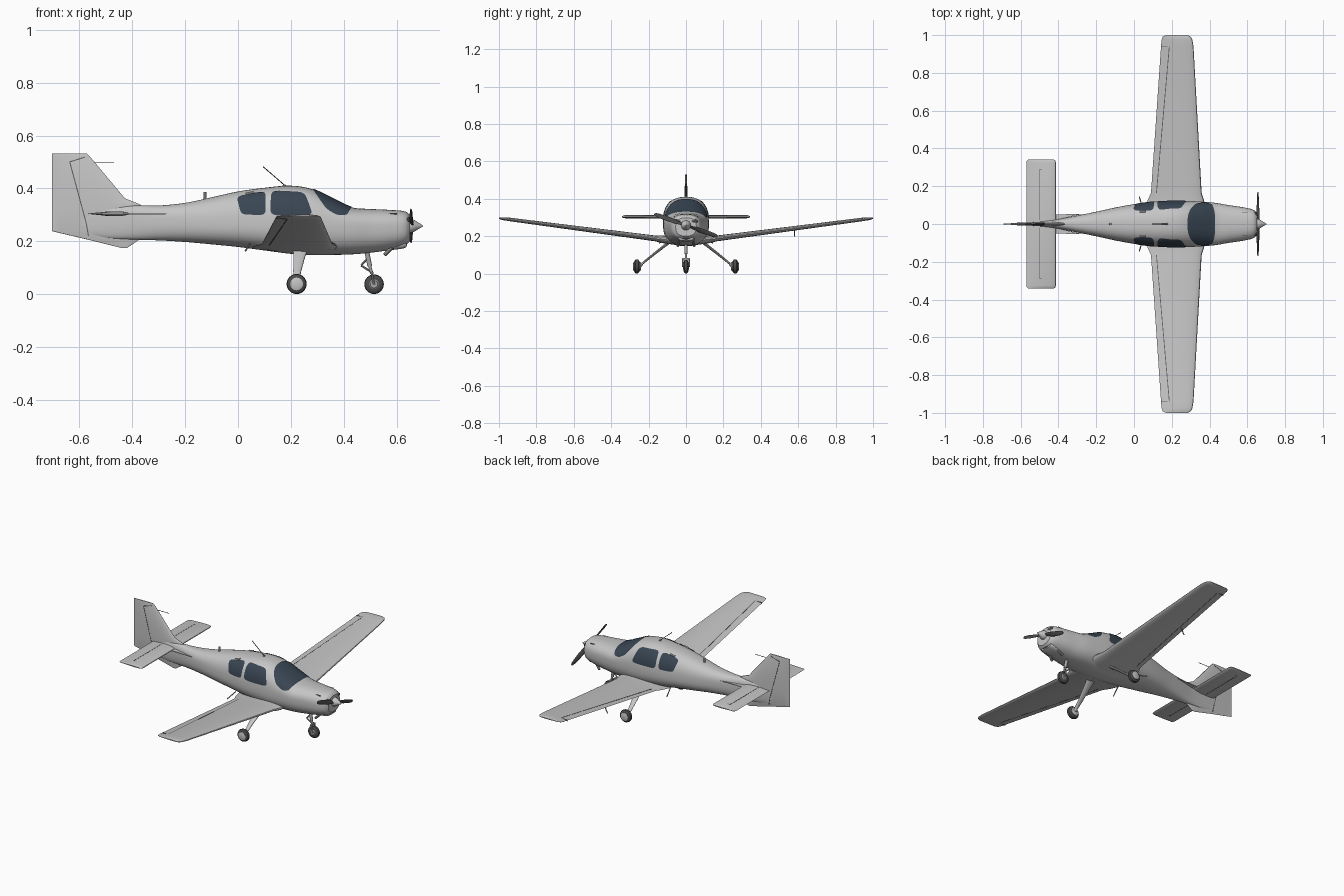
import bpy, bmesh, math
from mathutils import Vector

if "Cube" in bpy.data.objects:
    bpy.data.objects.remove(bpy.data.objects["Cube"])


def material(name, rgb):
    m = bpy.data.materials.new(name)
    m.diffuse_color = (*rgb, 1)
    m.use_nodes = True
    m.node_tree.nodes["Principled BSDF"].inputs["Base Color"].default_value = m.diffuse_color
    return m


GREY = material("light grey paint", (0.56, 0.56, 0.56))
GLASS = material("dark blue glass", (0.04, 0.06, 0.085))
DARK = material("dark rubber", (0.07, 0.07, 0.07))
LINE = material("panel line", (0.12, 0.12, 0.12))
METAL = material("strut metal", (0.38, 0.38, 0.38))


def loft(name, rings, mat, caps=True, closed=True, angle=35):
    """Skin a list of equal-length point rings."""
    bm = bmesh.new()
    vs = [[bm.verts.new(p) for p in r] for r in rings]
    n = len(vs[0])
    for a, b in zip(vs, vs[1:]):
        for i in range(n if closed else n - 1):
            j = (i + 1) % n
            bm.faces.new((a[i], a[j], b[j], b[i]))
    if caps:
        bm.faces.new(vs[0])
        bm.faces.new(vs[-1])
        bmesh.ops.recalc_face_normals(bm, faces=bm.faces)
    me = bpy.data.meshes.new(name)
    bm.to_mesh(me)
    bm.free()
    me.materials.append(mat)
    me.shade_smooth()
    me.set_sharp_from_angle(angle=math.radians(angle))
    ob = bpy.data.objects.new(name, me)
    bpy.context.collection.objects.link(ob)
    return ob


def spow(v, e):
    return math.copysign(abs(v) ** e, v)


def turned(name, base, axis, profile, mat, n=24):
    """Round part: profile of (distance along axis, radius)."""
    base, axis = Vector(base), Vector(axis).normalized()
    q = axis.to_track_quat('Z', 'Y')
    return loft(name, [[base + q @ Vector((r * math.cos(k * math.tau / n), r * math.sin(k * math.tau / n), d))
                        for k in range(n)] for d, r in profile], mat)


def rod(name, a, b, r1, mat, r2=None, n=10):
    d = Vector(b) - Vector(a)
    return turned(name, a, d, [(0, r1), (d.length, r1 if r2 is None else r2)], mat, n)


def ellipsoid(name, c, size, mat):
    rings = []
    for i in range(13):
        t = math.pi * (0.02 + 0.96 * i / 12)
        rings.append([(c[0] - size[0] * math.cos(t), c[1] + size[1] * math.sin(t) * math.cos(k * math.tau / 24),
                       c[2] + size[2] * math.sin(t) * math.sin(k * math.tau / 24)) for k in range(24)])
    return loft(name, rings, mat)


# Fuselage stations: x, bottom, top, height of widest point, half width
ST = [(-.62, .235, .300, .270, .004), (-.5, .212, .325, .285, .014), (-.4, .206, .335, .285, .026),
      (-.3, .203, .335, .280, .045), (-.2, .197, .345, .275, .065), (-.1, .188, .366, .270, .087),
      (0, .178, .388, .268, .105), (.1, .165, .402, .265, .118), (.2, .152, .410, .262, .122),
      (.28, .147, .397, .260, .122), (.36, .148, .360, .258, .118), (.43, .150, .328, .255, .112),
      (.5, .156, .322, .252, .100), (.58, .168, .318, .250, .088), (.635, .185, .312, .250, .074),
      (.652, .200, .298, .250, .055)]
POW = 2.5


def station(x):
    """Smoothly interpolated fuselage section at x."""
    i = max(k for k in range(len(ST) - 1) if ST[k][0] <= x or k == 0)
    p, q = ST[i], ST[i + 1]
    o, r = ST[max(i - 1, 0)], ST[min(i + 2, len(ST) - 1)]
    h = q[0] - p[0]
    t = (x - p[0]) / h
    out = []
    for c in range(1, 5):
        m0 = (q[c] - o[c]) / (q[0] - o[0]) * h
        m1 = (r[c] - p[c]) / (r[0] - p[0]) * h
        out.append((2*t**3 - 3*t*t + 1) * p[c] + (t**3 - 2*t*t + t) * m0
                   + (3*t*t - 2*t**3) * q[c] + (t**3 - t*t) * m1)
    return out


def skin(x, a, off=0.0):
    """Point on the fuselage skin, angle a measured from the top."""
    zb, zt, zm, w = station(x)
    s, c = spow(math.sin(a), 2 / POW), spow(math.cos(a), 2 / POW)
    y, z = w * s, (zt - zm if c > 0 else zm - zb) * c
    k = 1 + off / max(math.hypot(y, z), 1e-4)
    return (x, y * k, zm + z * k)


xs = [-.62 + 1.255 * i / 100 for i in range(100)] + [.635, .642, .648, .652]
loft("fuselage", [[skin(x, k * math.tau / 64) for k in range(64)] for x in xs], GREY)

# Windscreen wrapped around the skin, with rounded lower corners
screen = []
for i in range(41):
    f = -1 + i / 20
    pinch = max(0, abs(f) - .85) ** 2 * 1.0
    x0, x1 = .283 + .065 * f * f + pinch, .430 - .022 * f * f - pinch
    screen.append([skin(x0 + (x1 - x0) * j / 16, 1.2 * f, .003) for j in range(17)])
loft("windscreen", screen, GLASS, caps=False, closed=False)

# Side windows: rounded quads in x and z, projected on the skin
WINDOWS = {"front_window": [(.122, .296), (.285, .296), (.252, .384), (.125, .390)],
           "rear_window": [(.012, .300), (.105, .298), (.105, .388), (-.006, .368)]}
for name, (a, b, c, d) in WINDOWS.items():
    for side in (-1, 1):
        rings = []
        for r in range(9):
            ring = []
            for k in range(40):
                t = k * math.tau / 40
                rr = max(r, .02) / 8
                u = .5 + .5 * rr * spow(math.cos(t), .36)
                v = .5 + .5 * rr * spow(math.sin(t), .36)
                x, z = [(1-v) * ((1-u) * a[i] + u * b[i]) + v * ((1-u) * d[i] + u * c[i]) for i in (0, 1)]
                zb, zt, zm, w = station(x)
                e = min(.97, max(0, (z - zm) / (zt - zm)))
                ring.append(skin(x, side * math.acos(e ** (POW / 2)), .003))
            rings.append(ring if side < 0 else ring[::-1])
        loft(f"{name}_{'left' if side > 0 else 'right'}", rings, GLASS, caps=False)


def foil(te, le, thick, n=14):
    """Symmetric aerofoil as (x, half height) pairs around the section."""
    pts = []
    for k in range(2 * n):
        t = math.pi * k / n
        s = .5 + .5 * math.cos(t)
        h = 5 * thick * (.2969 * s**.5 - .126 * s - .3516 * s*s + .2843 * s**3 - .1015 * s**4)
        pts.append((le + (te - le) * s, math.copysign(max(h, .0007), math.sin(t + 1e-6))))
    return pts


def flat_box(name, ends, mat):
    """Thin strip; each end is (x, y, z, half width, half height)."""
    loft(name, [[(x + i * w, y, z + j * h) for i, j in ((-1, -1), (1, -1), (1, 1), (-1, 1))]
                for x, y, z, w, h in ends], mat)


# Wing sections: y, trailing x, leading x, z, thickness
WING = [(.05, .05, .378, .177, .05), (.12, .07, .372, .183, .042), (.165, .09, .358, .188, .031),
        (.94, .143, .315, .289, .019), (.975, .146, .309, .293, .016), (.992, .152, .300, .295, .012),
        (1.0, .17, .285, .296, .005)]
TAIL = [(0, -.57, -.413, .304, .018), (.325, -.57, -.413, .304, .017), (.336, -.567, -.417, .304, .012),
        (.341, -.56, -.425, .304, .006)]
for s, side in ((1, "left"), (-1, "right")):
    for name, table in (("wing", WING), ("tailplane", TAIL)):
        loft(f"{name}_{side}", [[(x, s * y, z + h) for x, h in foil(te, le, th)]
                                for y, te, le, z, th in table], GREY)
    # Control surface gaps
    flat_box(f"flap_gap_{side}", [(.119, s * .165, .188, .002, .0050), (.187, s * .94, .289, .002, .0057)], LINE)
    flat_box(f"aileron_end_{side}", [(.166, s * .939, .289, .022, .0042), (.166, s * .943, .289, .022, .0042)], LINE)
    flat_box(f"elevator_gap_{side}", [(-.502, s * .02, .304, .002, .0078), (-.502, s * .285, .304, .002, .0078)], LINE)
    flat_box(f"elevator_horn_{side}", [(-.472, s * .288, .304, .032, .0078), (-.472, s * .291, .304, .032, .0078)], LINE)
    # Tail strake
    loft(f"strake_{side}", [[(-.42, s * .02, z), (-.42, s * .05, z), (-.27, s * .054, z)] for z in (.301, .305)], GREY)
    # Main undercarriage
    leg = [((.238, .075, .178), .030, .014), ((.232, .125, .140), .022, .012), ((.224, .195, .085), .015, .010),
           ((.222, .238, .050), .011, .009), ((.222, .243, .036), .010, .006)]
    loft(f"main_leg_{side}", [[(c[0] + rx * math.cos(k * math.tau / 16), s * c[1] + ry * math.sin(k * math.tau / 16), c[2])
                               for k in range(16)] for c, rx, ry in leg], GREY)
    tyre = [(0, .022), (.002, .030), (.007, .036), (.015, .038), (.023, .036), (.028, .030), (.030, .022)]
    turned(f"main_tyre_{side}", (.222, s * .248, .038), (0, s, 0), tyre, DARK, 32)
    turned(f"main_hub_{side}", (.222, s * .240, .038), (0, s, 0), [(0, .016), (.004, .024), (.040, .024), (.043, .015)], GREY)
    # Cooling intakes, cowl vents, exhaust and step
    ellipsoid(f"cooling_intake_{side}", (.642, s * .042, .280), (.012, .023, .012), DARK)
    flat_box(f"cowl_vent_{side}", [(.58, s * .060, .303, .022, .004), (.58, s * .064, .301, .022, .004)], LINE)
    rod(f"exhaust_{side}", (.585, s * .035, .178), (.555, s * .045, .148), .007, METAL)
    rod(f"step_{side}", (.045, s * .085, .190), (.028, s * .145, .163), .003, METAL)
    rod(f"cabin_vent_{side}", (.03, s * .065, .378), (.06, s * .065, .384), .006, GREY)

# Fin, rudder and ventral fin: z, trailing x, leading x, thickness
FIN = [(.174, -.44, -.42, .003), (.205, -.565, -.375, .010), (.238, -.705, -.37, .018), (.325, -.705, -.34, .022),
       (.345, -.705, -.385, .020), (.362, -.705, -.428, .018), (.522, -.705, -.562, .011), (.531, -.705, -.572, .006)]
loft("fin", [[(x, h, z) for x, h in foil(te, le, th)] for z, te, le, th in FIN], GREY)
flat_box("rudder_gap", [(-.567, 0, .215, .0015, 0)] and
         [(-.567, -.0001, .22, .0001, .0001), (-.567, .0001, .22, .0001, .0001)], LINE)
loft("rudder_hinge", [[(x + i * .002, j * h, z) for i, j in ((-1, -1), (1, -1), (1, 1), (-1, 1))]
                      for x, z, h in ((-.566, .22, .0085), (-.575, .27, .0085), (-.637, .50, .0058))], LINE)
loft("rudder_horn", [[(x, j, z + i * .002) for i, j in ((-1, -.0065), (1, -.0065), (1, .0065), (-1, .0065))]
                     for x, z in ((-.637, .50), (-.580, .518))], LINE)

# Spinner and propeller
turned("spinner", (.645, 0, .258), (1, 0, 0),
       [(0, .026), (.012, .026), (.025, .021), (.040, .011), (.052, .004), (.056, .001)], GREY)
tilt = Vector((0, .17, -.06)).normalized()
across = Vector((0, .06, .17)).normalized()
for s, name in ((1, "propeller_blade_a"), (-1, "propeller_blade_b")):
    rings = []
    for r, chord, pitch in ((.015, .008, 1.0), (.05, .013, .7), (.10, .014, .45), (.15, .012, .3), (.172, .009, .25), (.18, .003, .25)):
        c = across * math.cos(pitch) * s + Vector((1, 0, 0)) * math.sin(pitch)
        n = c.cross(tilt)
        rings.append([Vector((.656, 0, .258)) + tilt * r * s + c * chord * math.cos(k * math.tau / 12)
                      + n * .003 * math.sin(k * math.tau / 12) for k in range(12)])
    loft(name, rings, DARK)

# Chin scoop with dark mouth
loft("chin_scoop", [[(x, w * spow(math.cos(k * math.tau / 24), .6), z + h * spow(math.sin(k * math.tau / 24), .6))
                     for k in range(24)] for x, w, z, h in
                    ((.46, .02, .175, .012), (.55, .042, .180, .018), (.625, .045, .190, .018), (.638, .040, .193, .015))], GREY)
ellipsoid("scoop_mouth", (.636, 0, .193), (.005, .034, .011), DARK)

# Nose undercarriage
rod("nose_strut_upper", (.485, 0, .175), (.499, 0, .105), .009, METAL, n=16)
rod("nose_strut_lower", (.499, 0, .105), (.506, 0, .078), .006, METAL, n=16)
rod("nose_link_upper", (.490, 0, .135), (.466, 0, .108), .004, METAL)
rod("nose_link_lower", (.466, 0, .108), (.502, 0, .085), .004, METAL)
flat_box("nose_fork_top", [(.506, -.019, .080, .006, .004), (.506, .019, .080, .006, .004)], METAL)
for s, side in ((1, "left"), (-1, "right")):
    rod(f"nose_fork_{side}", (.506, s * .017, .080), (.515, s * .017, .036), .004, METAL)
turned("nose_tyre", (.515, -.013, .037), (0, 1, 0),
       [(0, .022), (.002, .030), (.006, .035), (.013, .037), (.020, .035), (.024, .030), (.026, .022)], DARK, 32)
turned("nose_hub", (.515, -.016, .037), (0, 1, 0), [(0, .014), (.003, .018), (.029, .018), (.032, .014)], METAL)

# Aerials, beacon, pitot and drain pipe
rod("roof_aerial", (.182, 0, .407), (.095, 0, .482), .0018, DARK)
rod("fin_aerial", (-.56, 0, .499), (-.47, 0, .499), .0015, DARK)
rod("beacon", (-.125, 0, .355), (-.125, 0, .386), .007, GREY, .005)
rod("roof_light", (.175, 0, .402), (.175, 0, .415), .008, METAL, .005)
rod("pitot_mast", (.145, .58, .238), (.125, .58, .200), .003, METAL)
